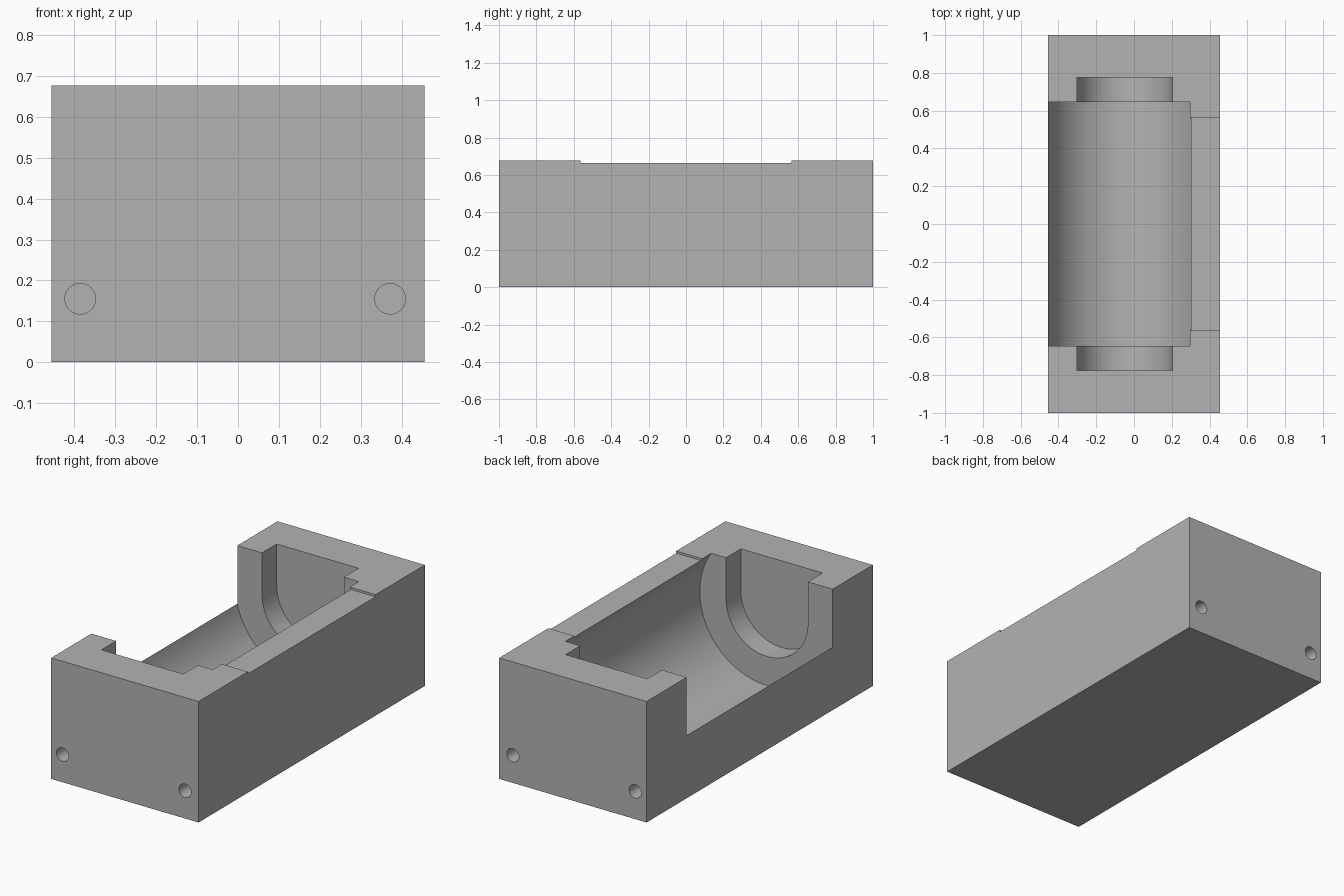
import bpy
import bmesh
from math import cos, sin, radians, pi

cube = bpy.data.objects.get("Cube")
if cube:
    bpy.data.objects.remove(cube, do_unlink=True)

HALF_WIDTH, HEIGHT = 0.456, 0.677
AXIS_X, AXIS_Z = -0.05, 0.445

grey = bpy.data.materials.new("neutral grey")
grey.use_nodes = True
colour = (0.45, 0.45, 0.45, 1)
grey.diffuse_color = colour
grey.node_tree.nodes["Principled BSDF"].inputs["Base Color"].default_value = colour


def prism(name, profile, y0, y1):
    """Extrude an (x, z) outline along y."""
    bm = bmesh.new()
    face = bm.faces.new([bm.verts.new((x, y0, z)) for x, z in profile])
    ext = bmesh.ops.extrude_face_region(bm, geom=[face])
    moved = [v for v in ext["geom"] if isinstance(v, bmesh.types.BMVert)]
    bmesh.ops.translate(bm, verts=moved, vec=(0, y1 - y0, 0))
    bmesh.ops.recalc_face_normals(bm, faces=bm.faces)
    mesh = bpy.data.meshes.new(name)
    bm.to_mesh(mesh)
    bm.free()
    mesh.materials.append(grey)
    obj = bpy.data.objects.new(name, mesh)
    bpy.context.collection.objects.link(obj)
    return obj


def arc(cx, cz, r, start, end, steps):
    angles = [radians(start + (end - start) * i / steps) for i in range(steps + 1)]
    return [(cx + r * cos(a), cz + r * sin(a)) for a in angles]


def rect(x0, x1, z0, z1):
    return [(x0, z0), (x1, z0), (x1, z1), (x0, z1)]


block = prism("housing_block", rect(-HALF_WIDTH, HALF_WIDTH, 0, HEIGHT), -1, 1)

# Main round cavity, open on top and along one side
cavity = arc(AXIS_X, AXIS_Z, 0.416, 38, -167, 72) + [(-0.6, 0.35), (-0.6, 0.8), (0.278, 0.8)]
cutters = [prism("cavity_cutter", cavity, -0.645, 0.645)]

# U-shaped bearing slots beyond both cavity ends
slot = arc(AXIS_X, AXIS_Z, 0.253, 0, -180, 48) + [(AXIS_X - 0.253, 0.8), (AXIS_X + 0.253, 0.8)]
cutters.append(prism("slot_cutter", slot, -0.775, 0.775))

# Shallow step on the tall side wall
cutters.append(prism("step_cutter", rect(0.2, 0.6, 0.665, 0.8), -0.565, 0.565))

# Blind screw holes in both end faces
for x in (-0.386, 0.372):
    for end in (-1, 1):
        circle = arc(x, 0.155, 0.0375, 0, 360, 32)[:-1]
        cutters.append(prism("hole_cutter", circle, end * 1.1, end * 0.8))

bpy.ops.object.select_all(action="DESELECT")
bpy.context.view_layer.objects.active = block
block.select_set(True)
for cutter in cutters:
    cutter.hide_render = True
    mod = block.modifiers.new("cut", "BOOLEAN")
    mod.operation = "DIFFERENCE"
    mod.solver = "EXACT"
    mod.object = cutter
    bpy.ops.object.modifier_apply(modifier=mod.name)
    bpy.data.objects.remove(cutter, do_unlink=True)

bpy.ops.object.shade_smooth_by_angle(angle=pi / 6)
